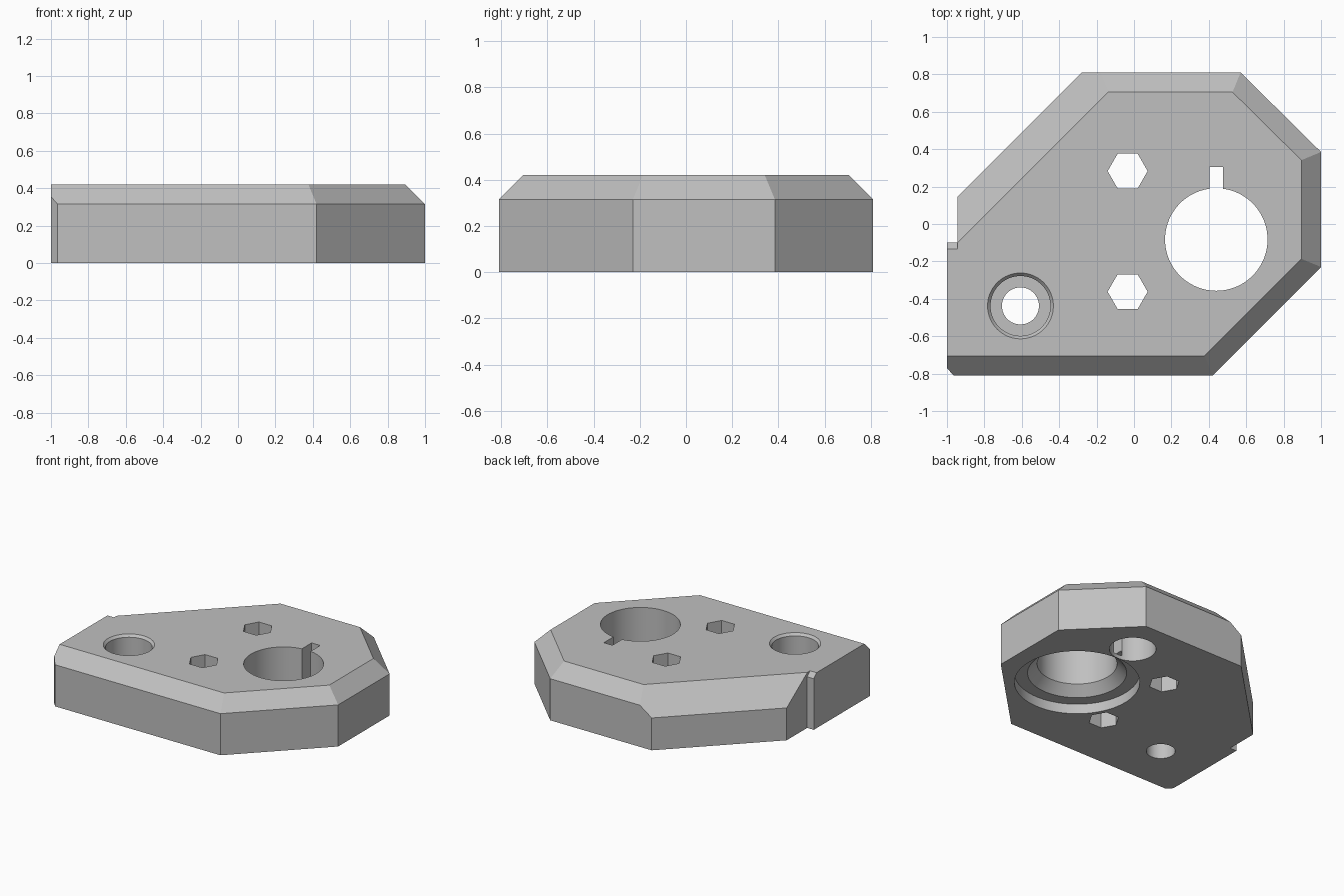
import bpy, bmesh, math
from mathutils import Vector

cube = bpy.data.objects.get("Cube")
if cube:
    bpy.data.objects.remove(cube, do_unlink=True)

HEIGHT = 0.42
grey = bpy.data.materials.new("machined_grey")
grey.use_nodes = True
COLOUR = (0.53, 0.53, 0.53, 1)
grey.diffuse_color = COLOUR
grey.node_tree.nodes["Principled BSDF"].inputs["Base Color"].default_value = COLOUR


def new_object(name, bm):
    bmesh.ops.recalc_face_normals(bm, faces=bm.faces)
    mesh = bpy.data.meshes.new(name)
    bm.to_mesh(mesh)
    bm.free()
    mesh.materials.append(grey)
    obj = bpy.data.objects.new(name, mesh)
    bpy.context.collection.objects.link(obj)
    return obj


def prism(name, outline, bottom, top, chamfers=None):
    """Extruded outline; chamfers maps an edge index to its 45 degree cut size."""
    bm = bmesh.new()
    base = bm.faces.new([bm.verts.new((x, y, bottom)) for x, y in outline])
    grown = bmesh.ops.extrude_face_region(bm, geom=[base])["geom"]
    verts = [g for g in grown if isinstance(g, bmesh.types.BMVert)]
    bmesh.ops.translate(bm, verts=verts, vec=(0, 0, top - bottom))
    for index, size in (chamfers or {}).items():
        a = Vector((*outline[index], top - size))
        b = Vector((*outline[(index + 1) % len(outline)], top - size))
        edge = (b - a).normalized()
        outward = Vector((edge.y, -edge.x, 1)).normalized()
        bmesh.ops.bisect_plane(bm, geom=bm.verts[:] + bm.edges[:] + bm.faces[:],
                               plane_co=a, plane_no=outward, clear_outer=True)
        rim = [e for e in bm.edges if e.is_boundary]
        bmesh.ops.holes_fill(bm, edges=rim)
    return new_object(name, bm)


def lathe(name, centre, profile, sides=64):
    """Closed turned solid from (radius, z) pairs, bottom to top."""
    bm = bmesh.new()
    rings = []
    for radius, z in profile:
        rings.append([bm.verts.new((centre[0] + radius * math.cos(math.tau * i / sides),
                                    centre[1] + radius * math.sin(math.tau * i / sides), z))
                      for i in range(sides)])
    for low, high in zip(rings, rings[1:]):
        for i in range(sides):
            j = (i + 1) % sides
            bm.faces.new((low[i], low[j], high[j], high[i]))
    bm.faces.new(rings[0])
    bm.faces.new(rings[-1])
    return new_object(name, bm)


def rectangle(x0, x1, y0, y1):
    return [(x0, y0), (x1, y0), (x1, y1), (x0, y1)]


def combine(target, tool, operation):
    mod = target.modifiers.new(tool.name, "BOOLEAN")
    mod.operation = operation
    mod.solver = "EXACT"
    mod.object = tool
    bpy.context.view_layer.objects.active = target
    bpy.ops.object.modifier_apply(modifier=mod.name)
    bpy.data.objects.remove(tool, do_unlink=True)


# Plate body with chamfered top edges
outline = [(-0.945, -0.81), (0.42, -0.81), (1, -0.23), (1, 0.385),
           (0.57, 0.81), (-0.28, 0.81), (-0.945, 0.145)]
plate = prism("mounting_plate", outline, 0, HEIGHT,
              {0: 0.105, 1: 0.105, 2: 0.105, 3: 0.105, 4: 0.105, 5: 0.175})

# Raised side tab with a small bevel at its rear and a clipped front corner
tab_outline = [(-0.965, -0.81), (-0.8, -0.81), (-0.8, -0.1), (-1, -0.1), (-1, -0.77)]
tab = prism("side_tab", tab_outline, 0, HEIGHT, {0: 0.105, 2: 0.033})
combine(plate, tab, "UNION")

# Main bore, stepped and flared underneath
bore = (0.44, -0.083)
cutters = [lathe("main_bore", bore, [(0.43, -0.1), (0.43, 0.075), (0.34, 0.075),
                                     (0.274, 0.145), (0.274, 0.6)], 96)]

# Keyway, with a covered channel into the blind pocket below
cutters.append(prism("keyway", rectangle(0.403, 0.475, 0, 0.305), -0.1, 0.6))
cutters.append(lathe("blind_pocket", (0.44, 0.51), [(0.16, -0.1), (0.16, 0.25)]))
cutters.append(prism("channel", rectangle(0.403, 0.475, 0.25, 0.45), 0.03, 0.22))

# Counterbored screw hole with a beveled lip
cutters.append(lathe("screw_hole", (-0.607, -0.438),
                     [(0.099, -0.1), (0.099, 0.2), (0.16, 0.2), (0.16, 0.402),
                      (0.176, HEIGHT), (0.176, 0.6)]))

# Two hexagonal through holes
for y in (0.283, -0.362):
    cutters.append(lathe("hex_hole", (-0.034, y), [(0.107, -0.1), (0.107, 0.6)], 6))

for cutter in cutters:
    combine(plate, cutter, "DIFFERENCE")

plate.data.materials.clear()
plate.data.materials.append(grey)
for face in plate.data.polygons:
    face.material_index = 0
bpy.ops.object.select_all(action="DESELECT")
plate.select_set(True)
bpy.context.view_layer.objects.active = plate
bpy.ops.object.shade_smooth_by_angle(angle=math.radians(25))
